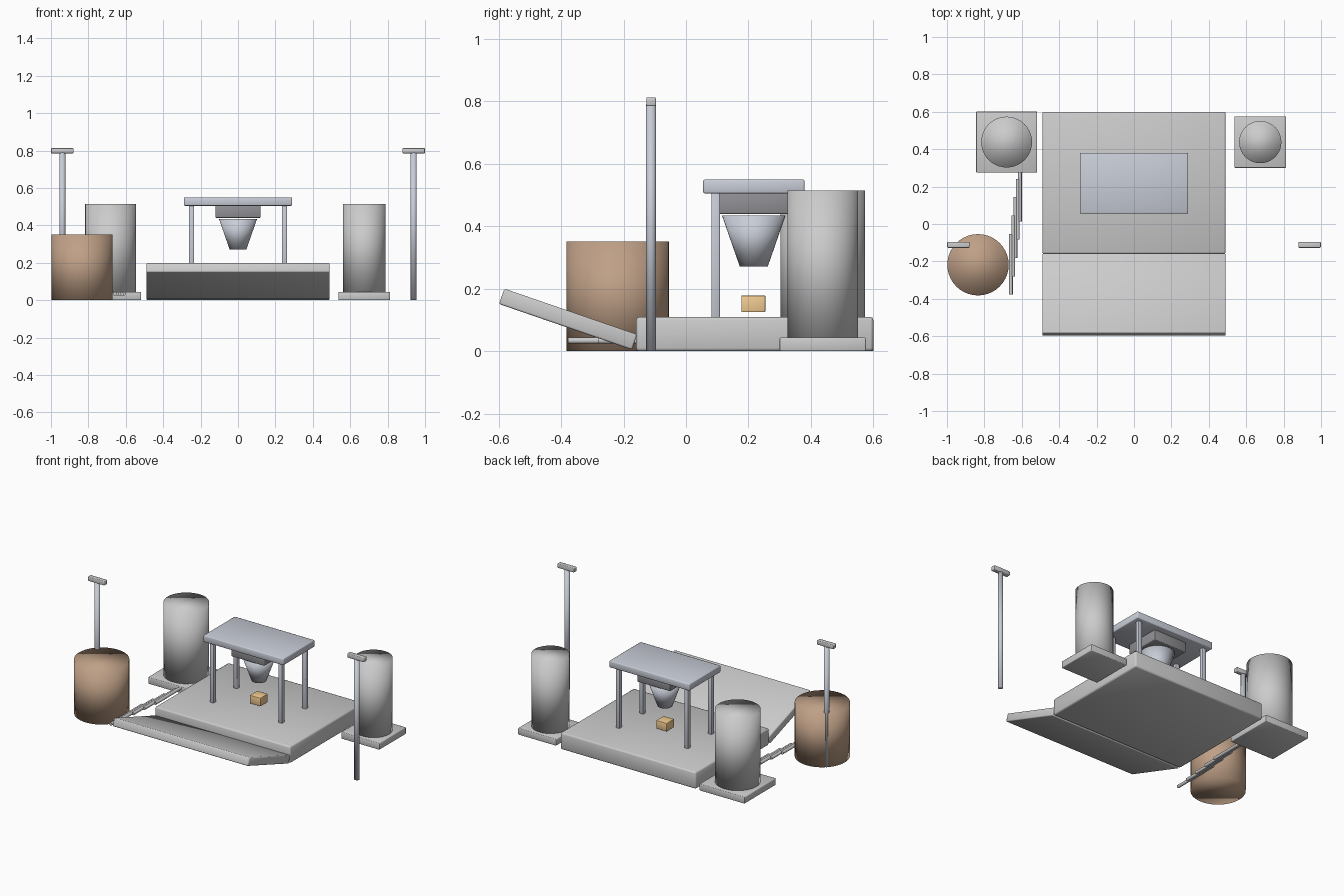
import bpy, math

if "Cube" in bpy.data.objects:
    bpy.data.objects.remove(bpy.data.objects["Cube"])


def paint(name, rgb):
    m = bpy.data.materials.new(name)
    m.diffuse_color = (*rgb, 1)
    m.use_nodes = True
    m.node_tree.nodes["Principled BSDF"].inputs["Base Color"].default_value = m.diffuse_color
    return m


BLUE = paint("blue_steel", (0.58, 0.61, 0.68))
DARK = paint("dark_steel", (0.28, 0.28, 0.30))
LIGHT = paint("light_metal", (0.78, 0.78, 0.80))
BROWN = paint("brown", (0.52, 0.35, 0.24))
ORANGE = paint("orange", (0.88, 0.60, 0.28))


def finish(name, mat):
    ob = bpy.context.object
    ob.name = name
    if mat:
        ob.data.materials.append(mat)
    return ob


def box(name, lo, hi, mat=None, bevel=0.004, tilt=0):
    bpy.ops.mesh.primitive_cube_add(size=1, location=[(a + b) / 2 for a, b in zip(lo, hi)])
    ob = finish(name, mat)
    ob.scale = [b - a for a, b in zip(lo, hi)]
    bpy.ops.object.transform_apply(location=False, rotation=False, scale=True)
    ob.rotation_euler.x = tilt
    mod = ob.modifiers.new("bevel", 'BEVEL')
    mod.width = bevel
    mod.segments = 2
    bpy.ops.object.shade_smooth()
    return ob


def cone(name, x, y, z0, z1, r0, r1, mat=None):
    bpy.ops.mesh.primitive_cone_add(vertices=40, radius1=r0, radius2=r1, depth=z1 - z0,
                                    location=(x, y, (z0 + z1) / 2))
    ob = finish(name, mat)
    bpy.ops.object.shade_smooth()
    return ob


# Platform and raised loading ramp
box("platform", (-0.49, -0.16, 0), (0.49, 0.6, 0.11), bevel=0.01)
box("ramp", (-0.49, -0.6025, 0.0765), (0.49, -0.1525, 0.1285), bevel=0.006,
    tilt=-math.radians(19))

# Canopy on four legs, with the nozzle hanging below
box("canopy", (-0.29, 0.055, 0.505), (0.29, 0.38, 0.55), BLUE, bevel=0.006)
for sx in (-1, 1):
    for y in (0.095, 0.34):
        box("canopy_leg", (sx * 0.248 - 0.014, y - 0.014, 0.10),
            (sx * 0.248 + 0.014, y + 0.014, 0.51), BLUE)
box("nozzle_mount", (-0.12, 0.1, 0.44), (0.12, 0.335, 0.507), DARK)
cone("nozzle", 0, 0.217, 0.272, 0.435, 0.045, 0.102, BLUE)
box("work_block", (-0.038, 0.177, 0.125), (0.038, 0.254, 0.178), ORANGE, bevel=0.002)

# Storage tanks on square bases
for x, r, h in ((-0.681, 0.136, 0.163), (0.675, 0.113, 0.138)):
    cone("tank", x, 0.438, 0.03, 0.515, r, r, LIGHT)
    box("tank_base", (x - h, 0.438 - h, 0), (x + h, 0.438 + h, 0.044))

# Barrel
cone("barrel", -0.834, -0.218, 0, 0.352, 0.164, 0.164, BROWN)

# Stepped pipe running from barrel to tank
for i in range(5):
    bpy.ops.mesh.primitive_cylinder_add(vertices=16, radius=0.01, depth=0.325,
                                        location=(-0.658 + 0.012 * i, -0.215 + 0.098 * i, 0.034),
                                        rotation=(math.pi / 2, 0, 0))
    finish("pipe_segment", None)
    bpy.ops.object.shade_smooth_by_angle()

# Lamp posts
for sx in (-1, 1):
    x = sx * 0.939
    cone("lamp_post", x, -0.112, 0, 0.79, 0.016, 0.016, BLUE)
    box("lamp_head", (x - 0.06, -0.127, 0.785), (x + 0.06, -0.096, 0.813))
